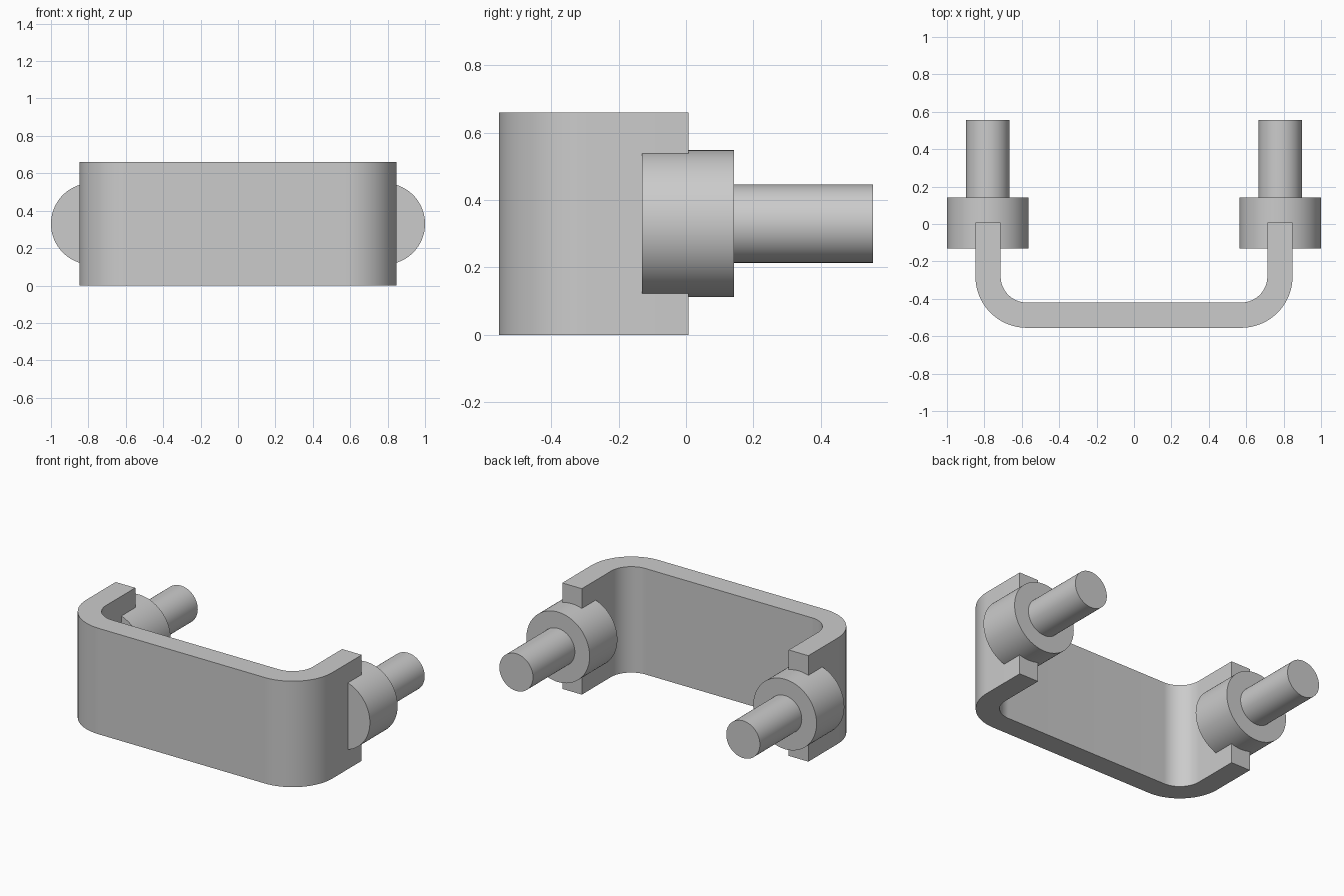
import bpy, bmesh
from math import pi, sin, cos, radians

if "Cube" in bpy.data.objects:
    bpy.data.objects.remove(bpy.data.objects["Cube"])

H = 0.66          # bracket height
T = 0.135         # plate thickness
XO, Y0, Y1 = 0.848, -0.555, 0.007
RO = 0.275        # outer bend radius
PX, PZ = 0.782, 0.33
STEPS = 24


def shade(ob):
    bpy.ops.object.select_all(action='DESELECT')
    ob.select_set(True)
    bpy.context.view_layer.objects.active = ob
    bpy.ops.object.shade_smooth_by_angle(angle=radians(30))


def side_path(off):
    """Plan outline from left leg end to right leg end, inset by off."""
    r, cx, cy = RO - off, XO - RO, Y0 + RO
    right = [(cx + r * cos(a), cy + r * sin(a))
             for a in (-pi / 2 + pi / 2 * i / STEPS for i in range(STEPS + 1))]
    right.append((XO - off, Y1))
    return [(-x, y) for x, y in reversed(right)] + right


# U-shaped bracket: strips of quads between outer and inner path, extruded up
outer, inner = side_path(0), side_path(T)
bm = bmesh.new()
vo = [bm.verts.new((x, y, 0)) for x, y in outer]
vi = [bm.verts.new((x, y, 0)) for x, y in inner]
faces = [bm.faces.new((vo[i], vo[i + 1], vi[i + 1], vi[i])) for i in range(len(vo) - 1)]
res = bmesh.ops.extrude_face_region(bm, geom=faces, use_keep_orig=True)
top = [g for g in res['geom'] if isinstance(g, bmesh.types.BMVert)]
bmesh.ops.translate(bm, verts=top, vec=(0, 0, H))
bmesh.ops.recalc_face_normals(bm, faces=bm.faces)
me = bpy.data.meshes.new("bracket")
bm.to_mesh(me)
bm.free()
bracket = bpy.data.objects.new("bracket", me)
bpy.context.collection.objects.link(bracket)
shade(bracket)


def rod(name, x, radius, ya, yb):
    bpy.ops.mesh.primitive_cylinder_add(vertices=96, radius=radius, depth=yb - ya,
                                        location=(x, (ya + yb) / 2, PZ),
                                        rotation=(pi / 2, 0, 0))
    ob = bpy.context.object
    ob.name = name
    shade(ob)


# Collar and mounting pin on each leg
for label, s in (("left", -1), ("right", 1)):
    rod(label + "_collar", s * PX, 0.218, -0.13, 0.143)
    rod(label + "_pin", s * PX, 0.116, 0.13, 0.555)
